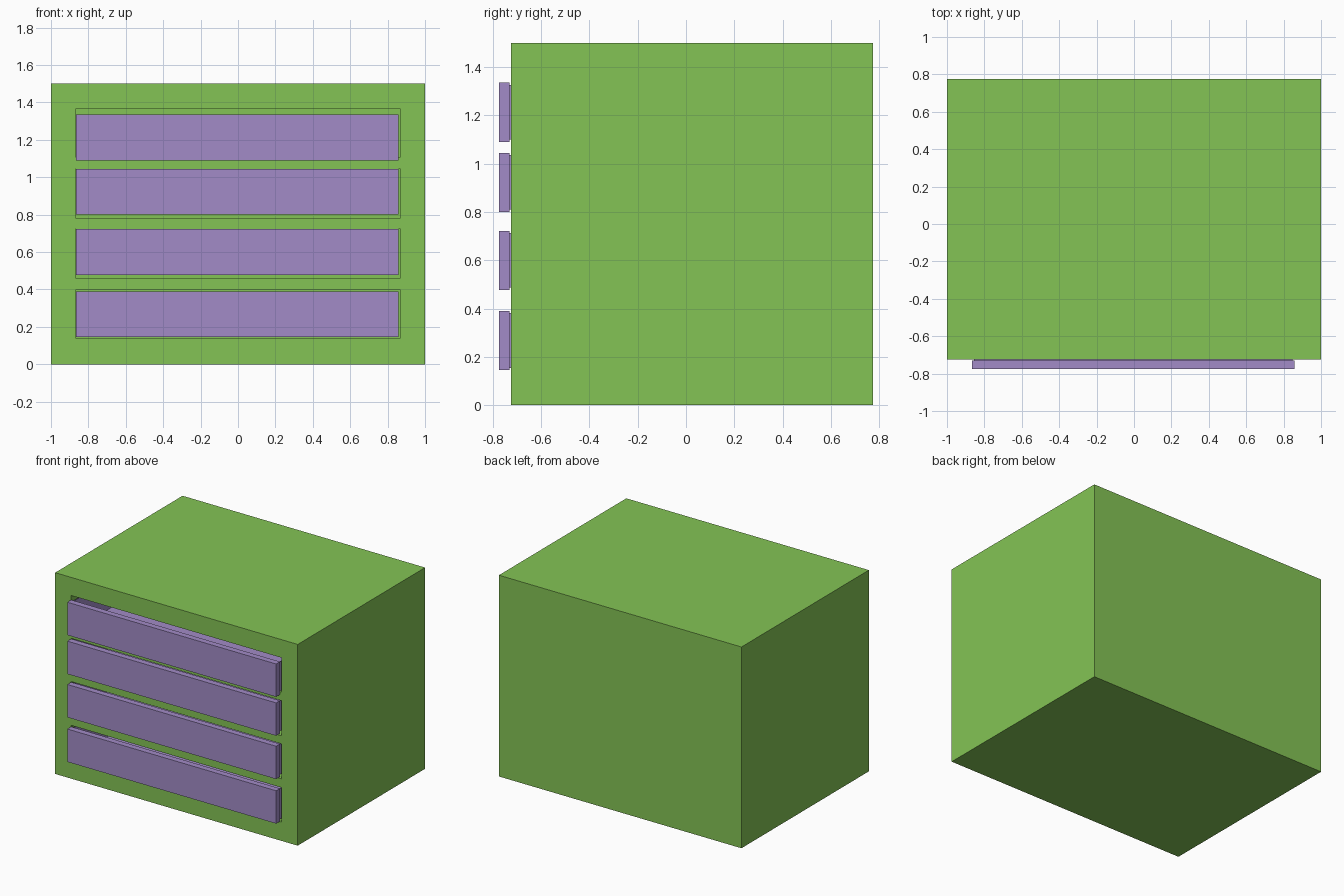
import bpy, bmesh
from mathutils import Vector, Matrix

if "Cube" in bpy.data.objects:
    bpy.data.objects.remove(bpy.data.objects["Cube"])


def material(name, color):
    m = bpy.data.materials.new(name)
    m.diffuse_color = color
    m.use_nodes = True
    m.node_tree.nodes["Principled BSDF"].inputs["Base Color"].default_value = m.diffuse_color
    return m


def add_box(bm, lo, hi):
    lo, hi = Vector(lo), Vector(hi)
    mat = Matrix.Translation((lo + hi) / 2) @ Matrix.Diagonal((*(hi - lo), 1))
    bmesh.ops.create_cube(bm, size=1, matrix=mat)


def make_object(name, bm, mat=None):
    bmesh.ops.recalc_face_normals(bm, faces=bm.faces)
    me = bpy.data.meshes.new(name)
    bm.to_mesh(me)
    bm.free()
    ob = bpy.data.objects.new(name, me)
    bpy.context.collection.objects.link(ob)
    if mat:
        me.materials.append(mat)
    return ob


def extreme_face(faces, axis, sign):
    return max(faces, key=lambda f: sign * f.calc_center_median()[axis])


green = material("green", (0.23, 0.55, 0.09, 1))
purple = material("purple", (0.36, 0.26, 0.57, 1))

# Cabinet body with four drawer openings
bm = bmesh.new()
add_box(bm, (-1, -0.725, 0), (1, 0.775, 1.5))
body = make_object("cabinet_body", bm, green)

bm = bmesh.new()
for z0, z1 in [(0.14, 0.397), (0.462, 0.723), (0.783, 1.045), (1.108, 1.365)]:
    add_box(bm, (-0.868, -0.9, z0), (0.868, 0.70, z1))
cutter = make_object("opening_cutter", bm, green)
cutter.hide_render = True

mod = body.modifiers.new("openings", 'BOOLEAN')
mod.operation = 'DIFFERENCE'
mod.solver = 'EXACT'
mod.object = cutter
bpy.context.view_layer.objects.active = body
bpy.ops.object.modifier_apply(modifier=mod.name)
bpy.data.objects.remove(cutter)


# Drawer: front slab, inset back face pulled into a tray, top hollowed out
def drawer(name, z0, height=0.245, inset=0.013, depth=1.38, wall=0.008, floor=0.002):
    bm = bmesh.new()
    add_box(bm, (-0.865, -0.775, z0), (0.857, -0.73, z0 + height))
    back = extreme_face(bm.faces, 1, 1)
    bmesh.ops.inset_region(bm, faces=[back], thickness=inset)
    ext = bmesh.ops.extrude_discrete_faces(bm, faces=[back])
    end = ext["faces"][0]
    bmesh.ops.translate(bm, verts=end.verts, vec=(0, depth, 0))
    sides = [f for e in end.edges for f in e.link_faces if f is not end]
    top = extreme_face(sides, 2, 1)
    bmesh.ops.inset_region(bm, faces=[top], thickness=wall)
    pit = bmesh.ops.extrude_discrete_faces(bm, faces=[top])["faces"][0]
    bmesh.ops.translate(bm, verts=pit.verts, vec=(0, 0, -(height - 2 * inset - floor)))
    return make_object(name, bm, purple)


for i, z in enumerate([0.145, 0.477, 0.80, 1.090]):
    drawer(f"drawer_{i + 1}", z)
